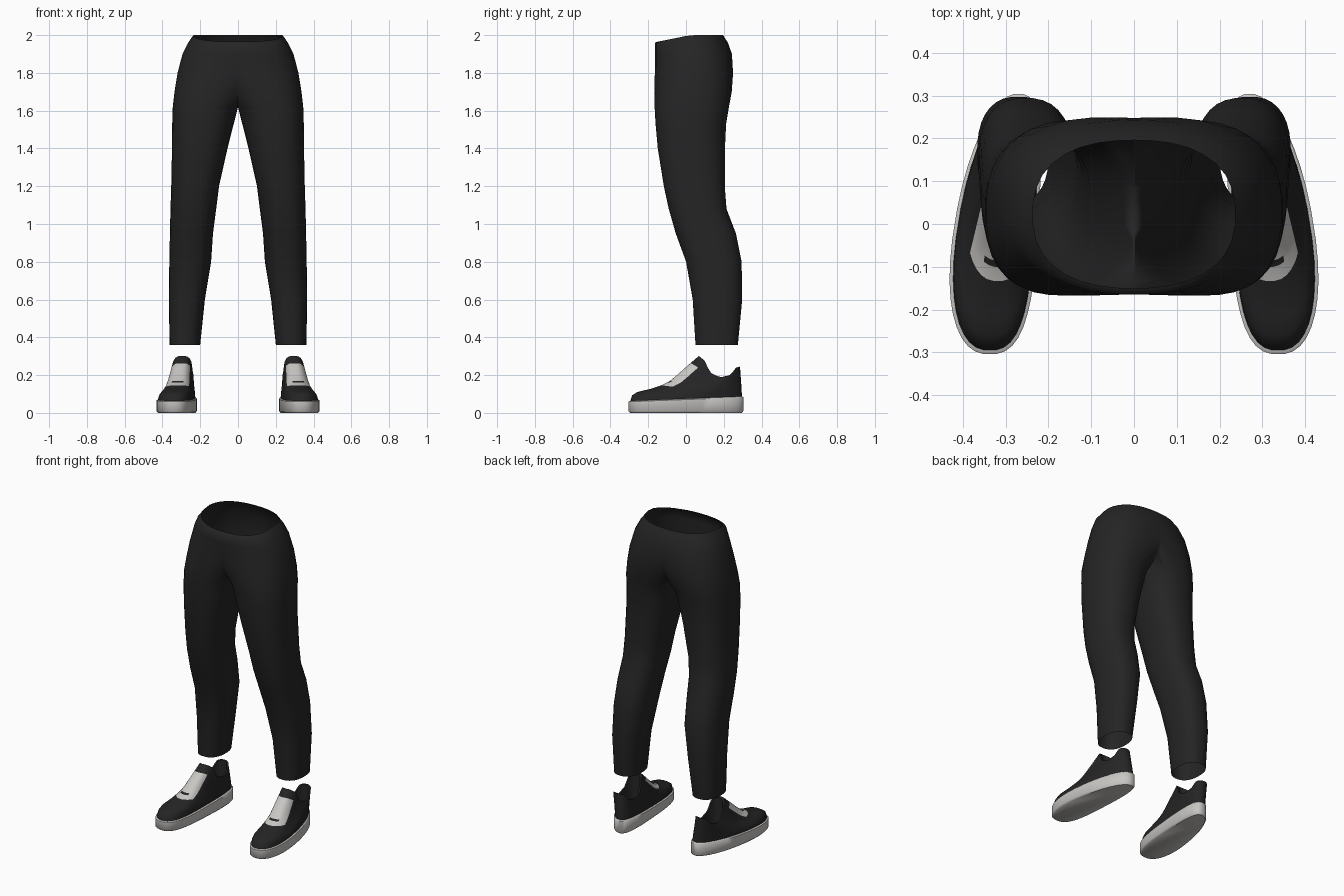
import bpy, bmesh, math

cube = bpy.data.objects.get("Cube")
if cube:
    bpy.data.objects.remove(cube, do_unlink=True)


def material(name, value):
    m = bpy.data.materials.new(name)
    m.use_nodes = True
    m.diffuse_color = (*value, 1)
    m.node_tree.nodes["Principled BSDF"].inputs["Base Color"].default_value = (*value, 1)
    return m


black = material("black fabric", (0.018, 0.018, 0.018))
pale = material("pale grey rubber", (0.58, 0.57, 0.55))


def spow(v, e):
    return math.copysign(abs(v) ** e, v)


def lookup(points, v):
    """Piecewise linear value from (key, value) pairs."""
    if v <= points[0][0]:
        return points[0][1]
    for (a, p), (b, q) in zip(points, points[1:]):
        if v <= b:
            return p + (q - p) * (v - a) / (b - a)
    return points[-1][1]


def loft(name, rings, mats, cap_low=False, cap_high=False, rule=None, seam=False, angle=50):
    """Skin a stack of closed rings and mirror it to the other leg."""
    bm = bmesh.new()
    rows = [[bm.verts.new(p) for p in r] for r in rings]
    n = len(rows[0])
    for i, (a, b) in enumerate(zip(rows, rows[1:])):
        for j in range(n):
            k = (j + 1) % n
            quad = (a[j], a[k], b[k], b[j])
            if seam and all(v.co.x < 1e-5 for v in quad):
                continue
            f = bm.faces.new(quad)
            if rule:
                f.material_index = rule(i, j)
    if cap_low:
        bm.faces.new(rows[0][::-1])
    if cap_high:
        bm.faces.new(rows[-1])
    bmesh.ops.remove_doubles(bm, verts=bm.verts, dist=1e-5)
    loose = [v for v in bm.verts if not v.link_faces]
    bmesh.ops.delete(bm, geom=loose, context="VERTS")
    me = bpy.data.meshes.new(name)
    bm.to_mesh(me)
    bm.free()
    for m in mats:
        me.materials.append(m)
    ob = bpy.data.objects.new(name, me)
    bpy.context.collection.objects.link(ob)
    mod = ob.modifiers.new("mirror", "MIRROR")
    mod.use_mirror_merge = seam
    mod.use_clip = seam
    bpy.ops.object.select_all(action="DESELECT")
    ob.select_set(True)
    bpy.context.view_layer.objects.active = ob
    bpy.ops.object.shade_smooth_by_angle(angle=math.radians(angle))
    return ob


# Trousers: height, inner x, outer x, front y, back y (negative inner x joins the legs)
LEG = [
    (0.36, 0.20, 0.362, 0.05, 0.275),
    (0.60, 0.175, 0.367, 0.035, 0.298),
    (0.80, 0.142, 0.364, 0.0, 0.295),
    (0.95, 0.132, 0.361, -0.055, 0.265),
    (1.08, 0.115, 0.358, -0.092, 0.215),
    (1.20, 0.10, 0.354, -0.118, 0.206),
    (1.40, 0.055, 0.350, -0.15, 0.207),
    (1.53, 0.022, 0.349, -0.162, 0.213),
    (1.62, -0.003, 0.346, -0.167, 0.228),
    (1.70, -0.08, 0.337, -0.168, 0.243),
    (1.80, -0.20, 0.321, -0.166, 0.25),
    (1.90, -0.295, 0.295, -0.165, 0.243),
    (1.96, -0.265, 0.265, -0.165, 0.222),
    (2.00, -0.237, 0.237, -0.15, 0.196),
]
N, POWER = 32, 2.4


def leg_ring(z, xin, xout, yf, yb):
    cx, hw = (xin + xout) / 2, (xout - xin) / 2
    cy, hd = (yf + yb) / 2, (yb - yf) / 2
    ring = []
    for j in range(N):
        a = 2 * math.pi * (j + 0.5) / N
        x = cx + hw * spow(math.cos(a), 2 / POWER)
        s = spow(math.sin(a), 2 / POWER)
        if x < 0.002 and xin < 0:
            x = 0
            s = math.copysign(max(0, 1 - abs(cx / hw) ** POWER) ** (1 / POWER), s)
        # The waistband dips at the front
        dip = 0.035 * max(0, -s) if z > 1.99 else 0
        ring.append((x, cy + hd * s, z - dip))
    return ring


loft("trousers", [leg_ring(*row) for row in LEG], [black], seam=True, angle=80)


# Shoe outline, toes turned slightly outward
def outline(t, inset=0.0):
    y = -(0.305 - inset) * spow(math.cos(t), 0.85)
    x = 0.322 - 0.11 * y - 0.2 * y * y
    return x + (0.098 - 0.05 * y - inset) * spow(math.sin(t), 0.8), y


def sole_top(y):
    return 0.075 - 0.04 * -y


M = 40
ANGLES = [2 * math.pi * (j + 0.5) / M for j in range(M)]


def sole_ring(inset, level):
    ring = []
    for t in ANGLES:
        x, y = outline(t, inset)
        ring.append((x, y, sole_top(y) * level))
    return ring


loft("shoe_soles", [sole_ring(0.008, 0), sole_ring(0, 0.12), sole_ring(0, 0.94), sole_ring(0.006, 1)],
     [pale], cap_low=True, cap_high=True)

# Shoe uppers: sweep from the sole edge up to the collar
COLLAR = [(0.07, 0.30), (0.10, 0.275), (0.125, 0.215), (0.18, 0.188),
          (0.235, 0.20), (0.265, 0.24), (0.285, 0.245)]
TOE_RISE = [(0, 0), (0.03, 0.14), (0.1, 0.21), (0.4, 0.32), (0.6, 0.47), (0.8, 0.74), (1, 1)]
STEPS = [0, 0.03, 0.1, 0.2, 0.3, 0.45, 0.54, 0.58, 0.68, 0.78, 0.88, 1]


def collar(t, shrink=0.0):
    y = 0.176 - (0.11 - shrink) * spow(math.cos(t), 0.9)
    return 0.295 + (0.06 - shrink) * spow(math.sin(t), 0.8), y, lookup(COLLAR, y)


def upper_ring(s):
    ring = []
    for t in ANGLES:
        bx, by = outline(t, 0.008)
        cx, cy, cz = collar(t)
        toe = min(1, max(0, (0.12 - by) / 0.35))
        rise = toe * lookup(TOE_RISE, s) + (1 - toe) * s ** 0.8
        bz = sole_top(by) - 0.004
        ring.append((bx + (cx - bx) * s, by + (cy - by) * s, bz + (cz - bz) * rise))
    return ring


def lining_ring(shrink, floor=None):
    pts = [collar(t, shrink) for t in ANGLES]
    return [(x, y, z if floor is None else floor) for x, y, z in pts]


# Pale lacing panel on the instep with one dark lace bar
def panel(i, j):
    off = abs((j + 0.5 + M / 2) % M - M / 2 + 0.5 - 0.5)
    if i >= len(STEPS) - 1 or not 0.45 <= STEPS[i] < 0.88 or off > 5:
        return 0
    return 0 if STEPS[i] == 0.54 and off < 2 else 1


loft("shoe_uppers",
     [upper_ring(s) for s in STEPS] + [lining_ring(0.01), lining_ring(0.014, 0.1)],
     [black, pale], cap_high=True, rule=panel)
